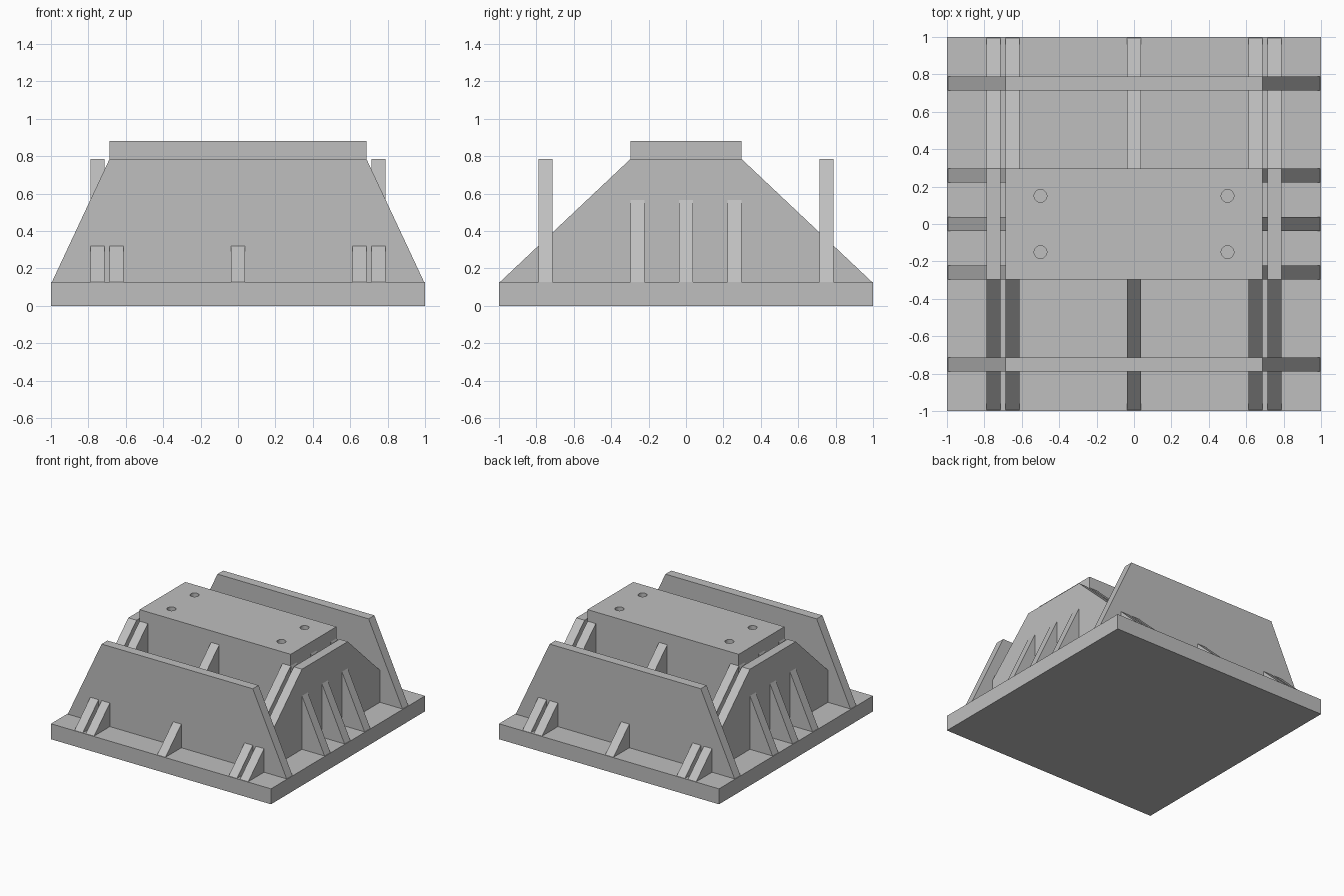
import bpy, bmesh
from mathutils import Matrix, Vector

cube = bpy.data.objects.get("Cube")
if cube:
    bpy.data.objects.remove(cube, do_unlink=True)

grey = bpy.data.materials.new("steel grey")
grey.use_nodes = True
COLOUR = (0.52, 0.52, 0.52, 1)
grey.diffuse_color = COLOUR
grey.node_tree.nodes["Principled BSDF"].inputs["Base Color"].default_value = COLOUR

BASE_TOP, DECK_Z, TOP = 0.127, 0.785, 0.88
HALF_X, HALF_Y = 0.687, 0.297   # top plate half sizes
FOOT, THICK = 0.995, 0.075


def add_object(name, bm):
    bmesh.ops.recalc_face_normals(bm, faces=bm.faces)
    mesh = bpy.data.meshes.new(name)
    bm.to_mesh(mesh)
    bm.free()
    mesh.materials.append(grey)
    obj = bpy.data.objects.new(name, mesh)
    bpy.context.collection.objects.link(obj)
    return obj


def box(name, half_x, half_y, z0, z1):
    bm = bmesh.new()
    size = Matrix.Diagonal((2 * half_x, 2 * half_y, z1 - z0, 1))
    bmesh.ops.create_cube(bm, size=1, matrix=Matrix.Translation((0, 0, (z0 + z1) / 2)) @ size)
    return add_object(name, bm)


def web(name, axis, centre, top_half):
    """Upright trapezoid plate running along axis 0 (x) or 1 (y)."""
    bm = bmesh.new()
    verts = []
    for u, z in ((-FOOT, BASE_TOP), (FOOT, BASE_TOP), (top_half, DECK_Z), (-top_half, DECK_Z)):
        co = Vector((0, 0, z))
        co[axis] = u
        co[1 - axis] = centre - THICK / 2
        verts.append(bm.verts.new(co))
    face = bm.faces.new(verts)
    side = bmesh.ops.extrude_face_region(bm, geom=[face])["geom"]
    shift = Vector((0, 0, 0))
    shift[1 - axis] = THICK
    bmesh.ops.translate(bm, vec=shift, verts=[v for v in side if isinstance(v, bmesh.types.BMVert)])
    return add_object(name, bm)


# Base slab
box("base_slab", 1, 1, 0, BASE_TOP)

# Crossing webs in both directions
web("middle_web_lengthwise", 0, 0, HALF_X)
web("middle_web_crosswise", 1, 0, HALF_Y)
for sign, lr, fb in ((-1, "right", "front"), (1, "left", "back")):
    web(fb + "_outer_web", 0, sign * 0.752, HALF_X)
    web(fb + "_inner_web", 0, sign * (HALF_Y - THICK / 2), HALF_X)
    web(lr + "_outer_web", 1, sign * 0.752, HALF_Y)
    web(lr + "_inner_web", 1, sign * (HALF_X - THICK / 2), HALF_Y)

# Top plate with four bolt holes
plate = box("top_plate", HALF_X, HALF_Y, DECK_Z, TOP)
bm = bmesh.new()
for x in (-0.5, 0.5):
    for y in (-0.15, 0.15):
        bmesh.ops.create_cone(bm, cap_ends=True, segments=32, radius1=0.034, radius2=0.034,
                              depth=0.3, matrix=Matrix.Translation((x, y, TOP)))
cutter = add_object("bolt_hole_cutter", bm)
cutter.hide_render = True
cutter.hide_set(True)
cutter.display_type = 'WIRE'
holes = plate.modifiers.new("bolt_holes", 'BOOLEAN')
holes.operation = 'DIFFERENCE'
holes.solver = 'EXACT'
holes.object = cutter
